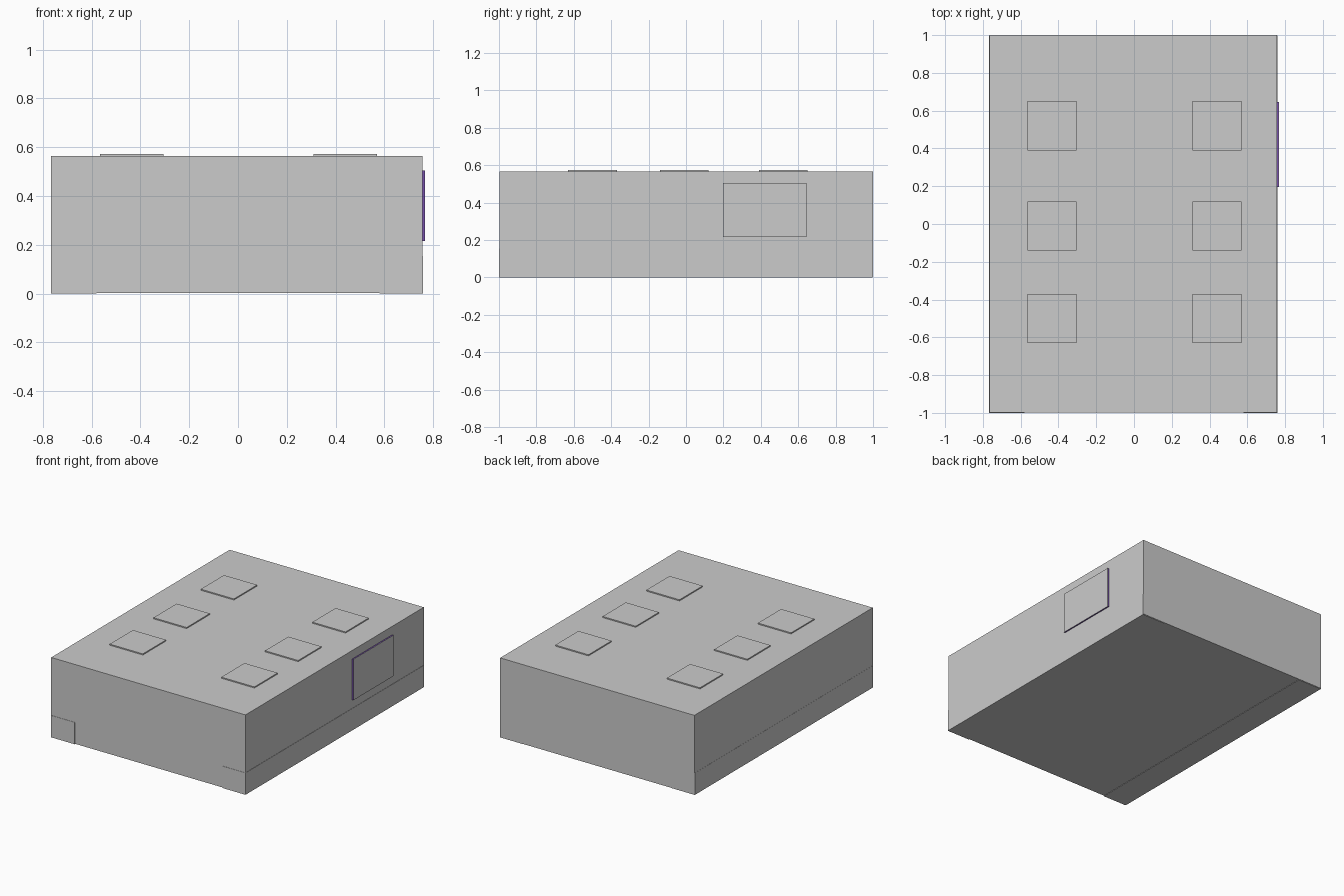
import bpy
import bmesh
from mathutils import Vector

if "Cube" in bpy.data.objects:
    bpy.data.objects.remove(bpy.data.objects["Cube"])


def box(name, lo, hi, color=None):
    lo, hi = Vector(lo), Vector(hi)
    bm = bmesh.new()
    bmesh.ops.create_cube(bm, size=1)
    bmesh.ops.scale(bm, vec=hi - lo, verts=bm.verts)
    bmesh.ops.translate(bm, vec=(lo + hi) / 2, verts=bm.verts)
    mesh = bpy.data.meshes.new(name)
    bm.to_mesh(mesh)
    bm.free()
    obj = bpy.data.objects.new(name, mesh)
    bpy.context.collection.objects.link(obj)
    if color:
        mat = bpy.data.materials.new(name + "_color")
        mat.diffuse_color = color
        mat.use_nodes = True
        mat.node_tree.nodes["Principled BSDF"].inputs["Base Color"].default_value = mat.diffuse_color
        mesh.materials.append(mat)
    return obj


# Main block
box("body", (-0.766, -0.998, 0.003), (0.757, 1.0, 0.565))

# Full-length rails along the lower sides, barely proud of the body
box("left_rail", (-0.767, -1.0, 0.0), (-0.58, 0.997, 0.155))
box("right_rail", (0.58, -1.0, 0.0), (0.759, 0.997, 0.155))

# Two rows of three square pads on top
for side, x in (("left", -0.435), ("right", 0.44)):
    for place, y in (("front", -0.50), ("middle", -0.01), ("back", 0.52)):
        box(f"{side}_{place}_pad", (x - 0.13, y - 0.13, 0.56),
            (x + 0.13, y + 0.13, 0.573))

# Side panel: coloured backing with a thin grey face
box("side_panel_backing", (0.752, 0.197, 0.215), (0.766, 0.645, 0.505),
    (0.18, 0.08, 0.4, 1))
box("side_panel_face", (0.766, 0.197, 0.215), (0.767, 0.645, 0.505))
